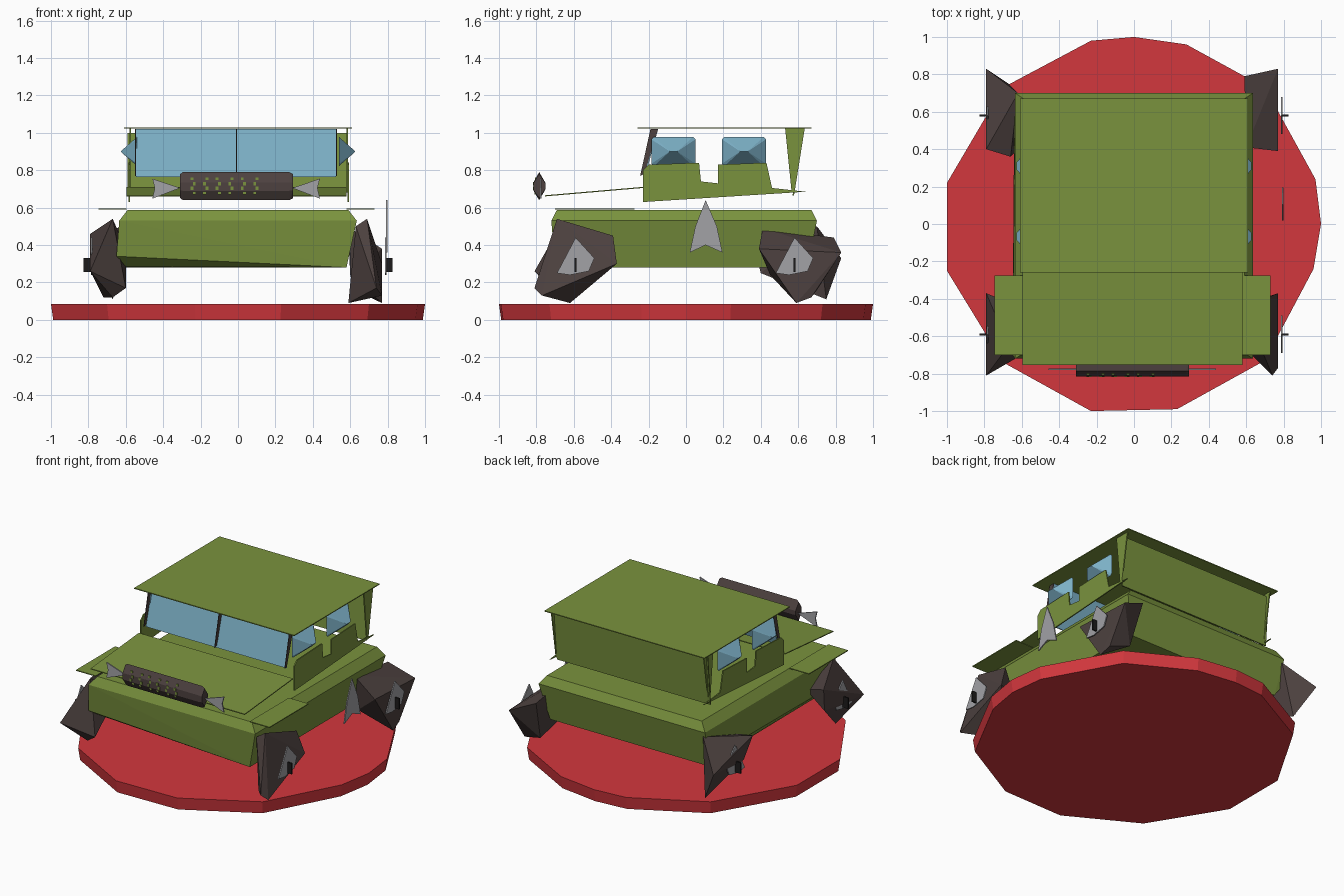
import bpy
import bmesh
from mathutils import Vector

start_cube = bpy.data.objects.get("Cube")
if start_cube:
    bpy.data.objects.remove(start_cube, do_unlink=True)


def material(name, rgb):
    mat = bpy.data.materials.new(name)
    mat.use_nodes = True
    color = (*rgb, 1)
    mat.diffuse_color = color
    mat.node_tree.nodes["Principled BSDF"].inputs["Base Color"].default_value = color
    return mat


GREEN = material("olive green", (.195, .29, .048))
RED = material("base red", (.65, .038, .047))
BLUE = material("glass blue", (.2, .43, .56))
BROWN = material("dark brown", (.074, .053, .05))
GREY = material("light grey", (.36, .36, .38))
BLACK = material("black", (.012, .011, .011))


def finish(name, bm, mat):
    bmesh.ops.recalc_face_normals(bm, faces=bm.faces)
    mesh = bpy.data.meshes.new(name)
    bm.to_mesh(mesh)
    bm.free()
    mesh.materials.append(mat)
    obj = bpy.data.objects.new(name, mesh)
    bpy.context.collection.objects.link(obj)
    return obj


def hull(name, points, mat):
    """Faceted solid wrapped around a few corner points."""
    bm = bmesh.new()
    for p in points:
        bm.verts.new(p)
    result = bmesh.ops.convex_hull(bm, input=bm.verts)
    loose = [v for v in set(result["geom_interior"]) if isinstance(v, bmesh.types.BMVert)]
    bmesh.ops.delete(bm, geom=loose, context="VERTS")
    return finish(name, bm, mat)


def plate(name, corners, push, mat):
    """Flat outline given thickness along the push vector."""
    bm = bmesh.new()
    face = bm.faces.new([bm.verts.new(c) for c in corners])
    moved = bmesh.ops.extrude_face_region(bm, geom=[face], use_keep_orig=True)
    verts = [v for v in moved["geom"] if isinstance(v, bmesh.types.BMVert)]
    bmesh.ops.translate(bm, vec=Vector(push), verts=verts)
    return finish(name, bm, mat)


def side_plate(name, x, outline, mat, thick=.008):
    return plate(name, [(x, y, z) for y, z in outline], (thick, 0, 0), mat)


def level_plate(name, x0, x1, y0, y1, z0, z1, mat):
    """Sheet whose height runs from z0 at y0 to z1 at y1."""
    corners = [(x0, y0, z0), (x1, y0, z0), (x1, y1, z1), (x0, y1, z1)]
    return plate(name, corners, (0, 0, .006), mat)


# Round stand with an uneven low-poly rim
rim = [(-.23, .98), (0, 1), (.28, .96), (.7, .73), (.97, .24), (1, 0), (.96, -.24),
       (.7, -.73), (.23, -.99), (-.23, -1), (-.7, -.74), (-1, -.25), (-1, .22), (-.7, .73)]
hull("stand", [(x * s, y * s, z) for x, y in rim for s, z in ((.988, 0), (1, .084))], RED)

# Lower body
hull("lower_body",
     [(sx * .59, y, .588) for sx in (-1, 1) for y in (-.69, .67)]
     + [(sx * .635, y, .53) for sx in (-1, 1) for y in (-.72, .7)]
     + [(-.65, -.7, .34), (-.64, .66, .34), (-.6, -.62, .285), (.58, -.7, .28),
        (.58, .65, .28), (-.6, .65, .28)], GREEN)

# Fenders, hood and roof sheets
level_plate("left_fender", .58, .73, -.7, -.275, .589, .589, GREEN)
level_plate("right_fender", -.745, -.595, -.7, -.275, .589, .589, GREEN)
level_plate("hood", -.595, .58, -.755, -.23, .66, .705, GREEN)
level_plate("roof", -.61, .61, -.26, .67, 1.022, 1.022, GREEN)

# Faceted wheels
wheels = {
    "front_left_wheel": [(.77, -.77, .13), (.77, -.37, .3), (.72, -.39, .45), (.69, -.69, .54),
                         (.59, -.62, .09), (.74, -.81, .17), (.62, -.42, .28), (.63, -.7, .5)],
    "rear_left_wheel": [(.77, .83, .36), (.77, .39, .38), (.6, .41, .49), (.59, .79, .44),
                        (.77, .59, .09), (.76, .67, .12), (.6, .45, .24), (.62, .7, .16)],
    "front_right_wheel": [(-.79, -.81, .26), (-.67, -.68, .12), (-.6, -.7, .17), (-.67, -.65, .54),
                          (-.79, -.37, .46), (-.6, -.45, .38), (-.79, -.38, .31), (-.72, -.6, .12)],
    "rear_right_wheel": [(-.79, .83, .33), (-.67, .75, .11), (-.62, .7, .5), (-.79, .4, .44),
                         (-.66, .36, .4), (-.62, .4, .25), (-.79, .5, .31)],
}
for name, points in wheels.items():
    hull(name, points, BROWN)

# Hub plates with small axle posts
hub = [(-.1, -.06), (0, .13), (.1, .02), (.07, -.05), (-.03, -.07)]
for side, label in ((1, "left"), (-1, "right")):
    for y, end in ((-.59, "front"), (.58, "rear")):
        x = side * .785
        side_plate(f"{end}_{label}_hub", x, [(y + a, .31 + b) for a, b in hub], GREY)
        hull(f"{end}_{label}_axle",
             [(x + side * dx, y + dy, z) for dx in (0, .04) for dy in (-.005, .005)
              for z in (.255, .33)], BLACK)

# Upright spike on the left side
side_plate("side_spike", .79, [(.105, .64), (.05, .5), (.02, .36), (.105, .4),
                               (.195, .36), (.165, .5)], GREY)

# Cab sides, windows and rear posts
door = [(-.23, .63), (.64, .685), (.46, .705), (.43, .84), (.17, .83), (.17, .73),
        (.08, .74), (.07, .84), (-.2, .83), (-.23, .8)]
post = [(.53, 1.025), (.635, 1.025), (.58, .68), (.565, .68)]
for side, label in ((1, "left"), (-1, "right")):
    side_plate(f"{label}_door", side * .585, door, GREEN)
    side_plate(f"{label}_rear_post", side * .58, post, GREEN)
    for number, y in enumerate((-.067, .31), 1):
        edge = [(.118, .065), (.105, .078)]
        ring = [(side * .54, y + a * sy, .9 + b * sz)
                for a, b in edge for sy in (-1, 1) for sz in (-1, 1)]
        ridge = [(side * .628, y + dy, .9) for dy in (-.02, .02)]
        hull(f"{label}_window_{number}", ring + ridge, BLUE)

# Rear panel
plate("rear_panel", [(-.59, .57, .665), (.58, .57, .665), (.58, .6, 1.0), (-.59, .6, 1.0)],
      (0, .008, 0), GREEN)

# Windshield with divider and end frames
plate("windshield", [(-.545, -.225, .765), (.525, -.225, .765),
                     (.525, -.155, 1.02), (-.545, -.155, 1.02)], (0, .006, 0), BLUE)
frame = [(-.245, .77), (-.19, 1.02), (-.15, 1.02), (-.222, .78)]
for name, x in (("divider", -.01), ("left_frame", .525), ("right_frame", -.55)):
    side_plate("windshield_" + name, x, frame, BROWN, .004)

# Grille with slits
section = [(-.815, .735), (-.785, .79), (-.75, .73), (-.75, .7), (-.785, .64), (-.815, .69)]
hull("grille", [(x, y, z) for x in (-.295, .275) for y, z in section]
     + [(x, y, .715 + (z - .715) * .85) for x in (-.31, .295) for y, z in section], BROWN)
for i in range(6):
    x = -.24 + i * .067
    for j in range(4):
        z = .678 + j * .025
        tilt = .006 * (-1) ** (i + j)
        drop = max(0, abs(z - .712) - .02) * .5
        hull(f"grille_slit_{i + 1}_{j + 1}",
             [(x + a + tilt, y + drop, z + b) for a in (-.007, .008)
              for b in (-.009, .009) for y in (-.818, -.79)], GREEN)

# Pointed headlights beside the grille
for side, tip, label in ((1, .29, "left"), (-1, -.31, "right")):
    shape = [(0, .705), (.148, .755), (.135, .705), (.148, .648)]
    plate(f"{label}_headlight", [(tip + side * dx, -.78, z) for dx, z in shape],
          (0, .008, 0), GREY)
